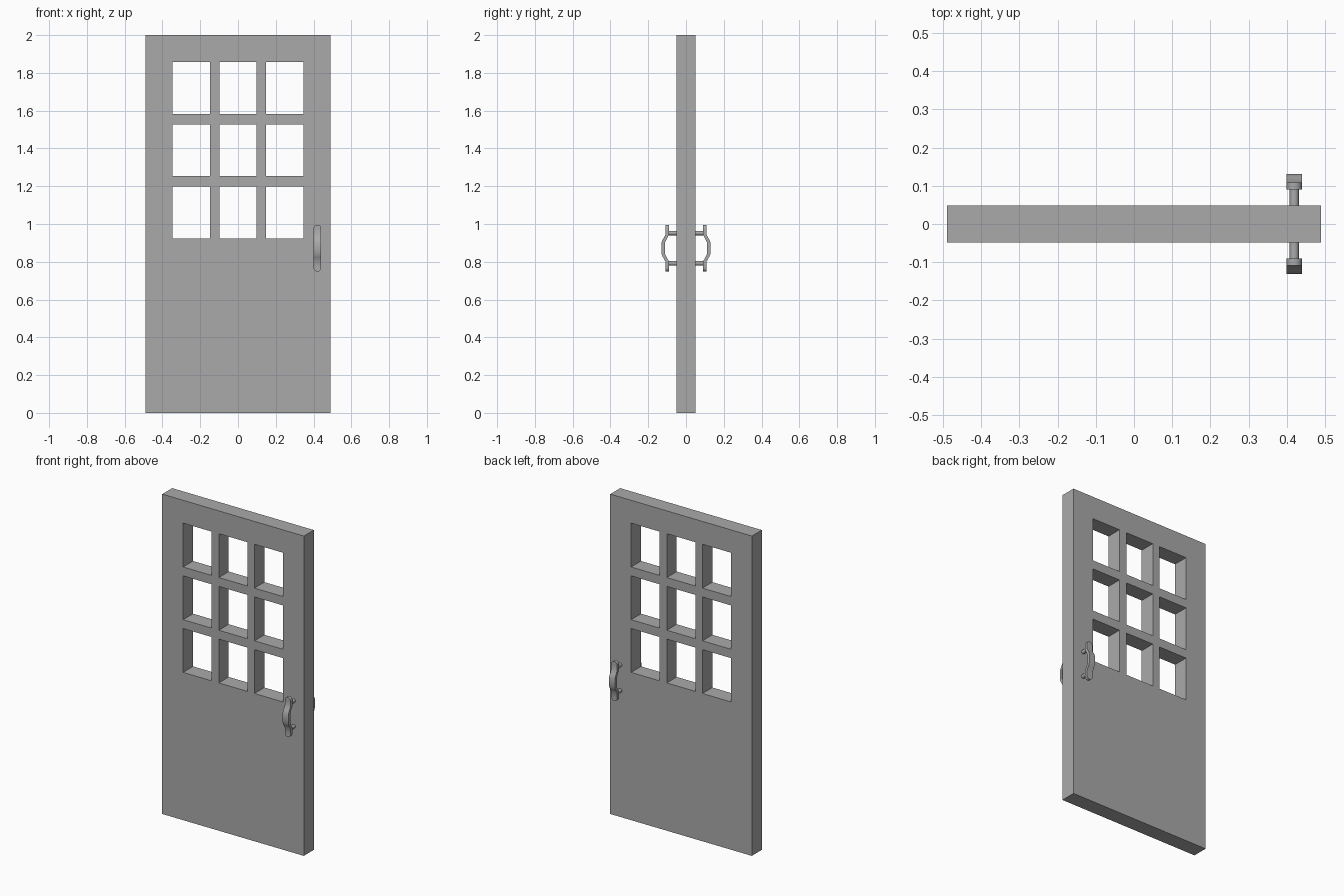
import bpy, bmesh, math
from mathutils import Matrix, Vector

cube = bpy.data.objects.get("Cube")
if cube:
    bpy.data.objects.remove(cube, do_unlink=True)

GREY = (0.4, 0.4, 0.4, 1)
mat = bpy.data.materials.new("plain grey")
mat.use_nodes = True
mat.diffuse_color = GREY
mat.node_tree.nodes["Principled BSDF"].inputs["Base Color"].default_value = GREY

HALF_DEPTH = 0.049
HANDLE_X, HANDLE_Z = 0.42, 0.872


def finish(bm, name, smooth=False):
    bmesh.ops.recalc_face_normals(bm, faces=bm.faces)
    mesh = bpy.data.meshes.new(name)
    bm.to_mesh(mesh)
    bm.free()
    mesh.materials.append(mat)
    obj = bpy.data.objects.new(name, mesh)
    bpy.context.collection.objects.link(obj)
    if smooth:
        bpy.ops.object.select_all(action="DESELECT")
        obj.select_set(True)
        bpy.context.view_layer.objects.active = obj
        bpy.ops.object.shade_smooth_by_angle(angle=math.radians(35))
    return obj


# Door slab: a grid with every odd-odd cell left open as a window
def door_panel():
    xs, zs = [-0.49], [0]
    for i in range(3):
        x, z = (i - 1) * 0.247, 1.061 + i * 0.3295
        xs += [x - 0.0985, x + 0.0985]
        zs += [z - 0.137, z + 0.137]
    xs.append(0.49)
    zs.append(2)
    bm = bmesh.new()
    grid = [[bm.verts.new((x, -HALF_DEPTH, z)) for z in zs] for x in xs]
    for i in range(len(xs) - 1):
        for j in range(len(zs) - 1):
            if not (i % 2 and j % 2):
                bm.faces.new((grid[i][j], grid[i + 1][j],
                              grid[i + 1][j + 1], grid[i][j + 1]))
    out = bmesh.ops.extrude_face_region(bm, geom=bm.faces[:])
    moved = [g for g in out["geom"] if isinstance(g, bmesh.types.BMVert)]
    bmesh.ops.translate(bm, verts=moved, vec=(0, 2 * HALF_DEPTH, 0))
    finish(bm, "door_panel")


# Bowed grip: a flat strap with rounded ends, lofted from bottom to top
def handle_grip(side, name):
    half_width, half_len, thick = 0.02, 0.124, 0.019
    upper = [(0.028, 0.131, half_width), (0.048, 0.122, half_width),
             (0.07, 0.109, half_width)]
    for k in range(7):
        a = math.radians(15 * k)
        upper.append((half_len - half_width * (1 - math.sin(a)), 0.109,
                      max(half_width * math.cos(a), 0.001)))
    stations = [(-h, y, w) for h, y, w in reversed(upper)] + upper
    bm = bmesh.new()
    rings = []
    for h, y, w in stations:
        corners = ((-w, y), (w, y), (w, y - thick), (-w, y - thick))
        rings.append([bm.verts.new((HANDLE_X + dx, side * cy, HANDLE_Z + h))
                      for dx, cy in corners])
    for a, b in zip(rings, rings[1:]):
        for k in range(4):
            n = (k + 1) % 4
            bm.faces.new((a[k], a[n], b[n], b[k]))
    bm.faces.new(rings[0])
    bm.faces.new(rings[-1])
    finish(bm, name, smooth=True)


# Round post joining the grip to the slab
def handle_post(side, dz, name):
    near, far = HALF_DEPTH - 0.005, 0.095
    bm = bmesh.new()
    place = (Matrix.Translation(Vector((HANDLE_X, side * (near + far) / 2, HANDLE_Z + dz)))
             @ Matrix.Rotation(math.pi / 2, 4, "X"))
    bmesh.ops.create_cone(bm, cap_ends=True, segments=16, radius1=0.012,
                          radius2=0.012, depth=far - near, matrix=place)
    finish(bm, name, smooth=True)


door_panel()
for label, side in (("front", -1), ("back", 1)):
    handle_grip(side, label + "_handle_grip")
    handle_post(side, 0.08, label + "_handle_upper_post")
    handle_post(side, -0.08, label + "_handle_lower_post")
